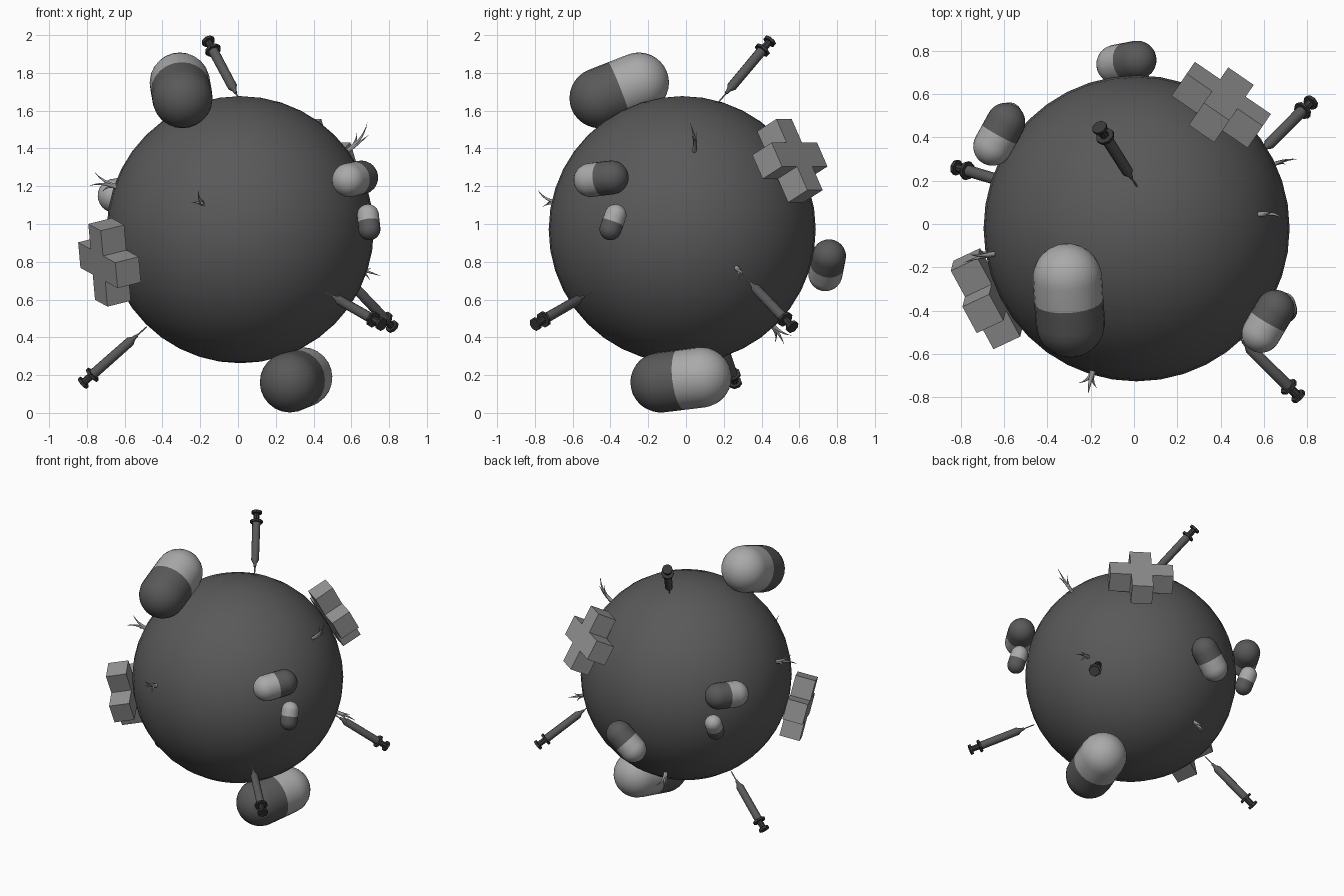
import bpy, bmesh, math
from mathutils import Vector, Matrix

if "Cube" in bpy.data.objects:
    bpy.data.objects.remove(bpy.data.objects["Cube"])

C = Vector((0.012, -0.02, 0.97))   # ball centre
R = 0.707


def material(name, v):
    m = bpy.data.materials.new(name)
    m.diffuse_color = (v, v, v, 1)
    m.use_nodes = True
    m.node_tree.nodes["Principled BSDF"].inputs["Base Color"].default_value = m.diffuse_color
    return m


DARK, MID, LIGHT = material("dark", 0.1), material("mid", 0.3), material("light", 0.4)
BLACK = material("black", 0.04)


def finish(bm, name, mat, smooth=True):
    bmesh.ops.remove_doubles(bm, verts=bm.verts, dist=1e-5)
    bmesh.ops.recalc_face_normals(bm, faces=bm.faces)
    me = bpy.data.meshes.new(name)
    bm.to_mesh(me)
    bm.free()
    ob = bpy.data.objects.new(name, me)
    bpy.context.collection.objects.link(ob)
    me.materials.append(mat)
    if smooth:
        bpy.ops.object.select_all(action='DESELECT')
        ob.select_set(True)
        bpy.context.view_layer.objects.active = ob
        bpy.ops.object.shade_smooth_by_angle(angle=math.radians(40))
    return ob


def lathe(name, profile, start, axis, mat, segs=24):
    """Revolve (radius, distance) points around an axis leaving start."""
    q = Vector(axis).to_track_quat('Z', 'Y')
    bm = bmesh.new()
    rings = []
    for r, h in profile:
        rings.append([bm.verts.new(Vector(start) + q @ Vector((
            r * math.cos(2 * math.pi * i / segs), r * math.sin(2 * math.pi * i / segs), h)))
            for i in range(segs)])
    for a, b in zip(rings, rings[1:]):
        for i in range(segs):
            j = (i + 1) % segs
            bm.faces.new((a[i], a[j], b[j], b[i]))
    return finish(bm, name, mat)


# Ball
bm = bmesh.new()
bmesh.ops.create_uvsphere(bm, u_segments=40, v_segments=20, radius=R)
bmesh.ops.translate(bm, verts=bm.verts, vec=C)
finish(bm, "ball", DARK)


# Two-tone capsules: dark end centre, light end centre, radius
def capsule(name, dark, light, r):
    dark, light = Vector(dark), Vector(light)
    mid, half = (dark + light) / 2, (light - dark).length / 2
    prof = [(r, 0)] + [(r * math.cos(a), half + r * math.sin(a))
                       for a in (math.pi / 2 * k / 8 for k in range(8))] + [(0, half + r)]
    lathe(name + "_dark_half", prof, mid, dark - light, DARK)
    lathe(name + "_light_half", prof, mid, light - dark, LIGHT)


capsule("top_capsule", (-0.294, -0.457, 1.667), (-0.308, -0.25, 1.748), 0.16)
capsule("bottom_capsule", (0.275, -0.134, 0.162), (0.34, 0.081, 0.188), 0.16)
capsule("right_capsule", (0.652, -0.394, 1.246), (0.587, -0.505, 1.233), 0.09)
capsule("right_small_capsule", (0.696, -0.40, 0.972), (0.688, -0.373, 1.047), 0.058)
capsule("back_capsule", (0.014, 0.757, 0.829), (-0.084, 0.738, 0.734), 0.09)
capsule("left_capsule", (-0.592, 0.47, 1.16), (-0.653, 0.359, 1.15), 0.09)
capsule("left_small_capsule", (-0.568, 0.464, 0.892), (-0.576, 0.504, 0.968), 0.058)


# Plus-shaped blocks facing outwards
def cross(name, centre, spin):
    centre = Vector(centre)
    n = (centre - C).normalized()
    u = Vector((0, 0, 1)).cross(n).normalized()
    rot = Matrix((u, n.cross(u), n)).transposed() @ Matrix.Rotation(spin, 3, 'Z')
    a, b, t = 0.0715, 0.213, 0.07
    quarter = [(b, -a), (b, a), (a, a)]
    pts = []
    for k in range(4):
        m = Matrix.Rotation(k * math.pi / 2, 2)
        pts += [m @ Vector(p) for p in quarter]
    bm = bmesh.new()
    face = bm.faces.new([bm.verts.new((p.x, p.y, -t)) for p in pts])
    ext = bmesh.ops.extrude_face_region(bm, geom=[face])
    top = [v for v in ext["geom"] if isinstance(v, bmesh.types.BMVert)]
    bmesh.ops.translate(bm, verts=top, vec=(0, 0, 2 * t))
    if not face.is_valid or len(bm.faces) < 14:
        bm.faces.new([v for v in bm.verts if v not in top])
    bmesh.ops.transform(bm, matrix=Matrix.Translation(centre) @ rot.to_4x4(), verts=bm.verts)
    finish(bm, name, MID, smooth=False)


cross("front_left_cross", (-0.68, -0.345, 0.797), math.radians(-15))
cross("back_cross", (0.403, 0.55, 1.335), 0)


# Syringes: plunger end and outward direction
def syringe(name, head, axis):
    axis = Vector(axis).normalized()
    tip = Vector(head) - 0.47 * axis
    lathe(name + "_needle", [(0, 0), (0.004, 0.012), (0.004, 0.09)], tip, axis, MID, 8)
    lathe(name + "_barrel", [(0, 0.075), (0.008, 0.075), (0.012, 0.1), (0.026, 0.125),
                             (0.027, 0.39), (0, 0.39)], tip, axis, DARK, 12)
    lathe(name + "_flange", [(0, 0.39), (0.044, 0.39), (0.044, 0.405), (0, 0.405)],
          tip, axis, BLACK, 8)
    lathe(name + "_plunger", [(0, 0.4), (0.02, 0.4), (0.02, 0.455), (0.036, 0.455),
                              (0.036, 0.472), (0, 0.472)], tip, axis, BLACK, 8)


syringe("top_syringe", (-0.16, 0.447, 1.972), (-0.165, 0.26, 0.31))
syringe("left_syringe", (-0.824, 0.262, 0.155), (-0.34, 0.1, -0.3))
syringe("front_right_syringe", (0.763, -0.80, 0.468), (0.323, -0.321, -0.184))
syringe("back_right_syringe", (0.82, 0.565, 0.453), (0.2, 0.2, -0.21))


# Tufts of curved tapering blades: root direction, then blade tips
def tuft(name, root, tips):
    n = (Vector(root) - C).normalized()
    base = C + n * (R - 0.012)
    for k, tip in enumerate(map(Vector, tips)):
        start = base + (tip - base) * 0.08
        ctrl = base + n * (tip - base).length * 0.6
        cu = bpy.data.curves.new(f"{name}_blade_{k + 1}", 'CURVE')
        cu.dimensions = '3D'
        cu.bevel_depth = 0.011
        cu.bevel_resolution = 1
        sp = cu.splines.new('POLY')
        sp.points.add(6)
        for i, p in enumerate(sp.points):
            t = i / 6
            co = start * (1 - t) ** 2 + ctrl * 2 * t * (1 - t) + tip * t * t
            p.co = (*co, 1)
            p.radius = max(0.02, 1 - t ** 1.3)
        cu.materials.append(MID)
        bpy.context.collection.objects.link(bpy.data.objects.new(cu.name, cu))


tuft("left_tuft", (-0.65, -0.14, 1.20),
     [(-0.79, -0.18, 1.20), (-0.76, -0.14, 1.275), (-0.72, -0.115, 1.17)])
tuft("front_tuft", (-0.19, -0.68, 1.11),
     [(-0.257, -0.735, 1.11), (-0.21, -0.785, 1.18), (-0.17, -0.76, 1.09)])
tuft("upper_right_tuft", (0.574, 0.045, 1.38),
     [(0.685, 0.02, 1.54), (0.69, 0.03, 1.47), (0.63, 0.055, 1.49)])
tuft("back_lower_tuft", (-0.15, 0.45, 0.47),
     [(-0.20, 0.47, 0.37), (-0.14, 0.56, 0.41), (-0.18, 0.52, 0.36)])
tuft("lower_right_tuft", (0.65, 0.28, 0.76),
     [(0.755, 0.30, 0.725), (0.71, 0.295, 0.765), (0.70, 0.275, 0.70)])
